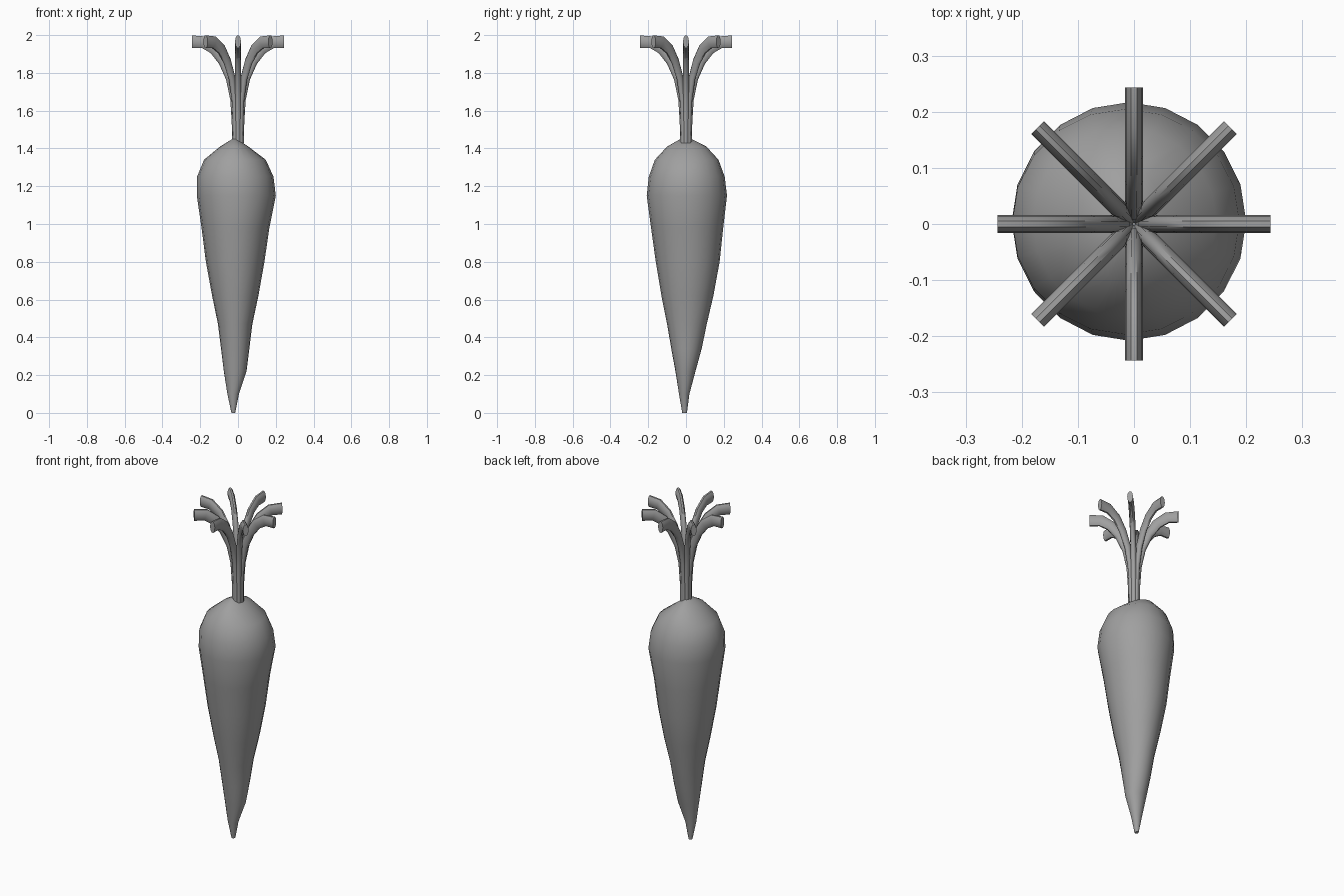
import bpy, bmesh, math
from mathutils import Vector

if "Cube" in bpy.data.objects:
    bpy.data.objects.remove(bpy.data.objects["Cube"])

grey = bpy.data.materials.new("mid grey")
grey.diffuse_color = (0.35, 0.35, 0.35, 1)
grey.use_nodes = True
grey.node_tree.nodes["Principled BSDF"].inputs["Base Color"].default_value = grey.diffuse_color


def loft(name, rings, angle):
    """Skin a list of equal rings, close both ends and smooth."""
    bm = bmesh.new()
    loops = [[bm.verts.new(p) for p in ring] for ring in rings]
    n = len(loops[0])
    for a, b in zip(loops, loops[1:]):
        for i in range(n):
            j = (i + 1) % n
            bm.faces.new((a[i], a[j], b[j], b[i]))
    bm.faces.new(loops[0][::-1])
    bm.faces.new(loops[-1])
    bmesh.ops.recalc_face_normals(bm, faces=bm.faces)
    mesh = bpy.data.meshes.new(name)
    bm.to_mesh(mesh)
    bm.free()
    mesh.materials.append(grey)
    ob = bpy.data.objects.new(name, mesh)
    bpy.context.collection.objects.link(ob)
    bpy.ops.object.select_all(action='DESELECT')
    ob.select_set(True)
    bpy.context.view_layer.objects.active = ob
    bpy.ops.object.shade_smooth_by_angle(angle=math.radians(angle))
    return ob


# Root: slightly irregular rings as (z, x min, x max, y min, y max)
profile = [
    (0.00, -0.035, -0.015, -0.02, 0.005),
    (0.10, -0.056, 0.005, -0.037, 0.018),
    (0.22, -0.075, 0.045, -0.056, 0.05),
    (0.34, -0.09, 0.06, -0.078, 0.083),
    (0.47, -0.106, 0.076, -0.10, 0.11),
    (0.62, -0.137, 0.108, -0.13, 0.145),
    (0.80, -0.17, 0.14, -0.16, 0.178),
    (0.98, -0.193, 0.166, -0.185, 0.197),
    (1.15, -0.218, 0.20, -0.208, 0.217),
    (1.25, -0.217, 0.188, -0.197, 0.205),
    (1.34, -0.18, 0.147, -0.165, 0.172),
    (1.41, -0.095, 0.055, -0.10, 0.108),
    (1.45, -0.03, -0.005, -0.03, 0.03),
]
SIDES = 20
rings = []
for z, x0, x1, y0, y1 in profile:
    ring = []
    for i in range(SIDES):
        a = 2 * math.pi * i / SIDES
        ring.append(((x0 + x1) / 2 + (x1 - x0) / 2 * math.cos(a),
                     (y0 + y1) / 2 + (y1 - y0) / 2 * math.sin(a), z))
    rings.append(ring)
loft("root", rings, 60)

# Stalks: one arching path as (reach, z, half thickness), repeated around
path = [
    (0.017, 1.43, 0.016), (0.018, 1.54, 0.016), (0.024, 1.66, 0.018),
    (0.044, 1.77, 0.021), (0.080, 1.86, 0.025), (0.125, 1.925, 0.030),
    (0.180, 1.962, 0.034), (0.243, 1.965, 0.035),
]
for k in range(8):
    turn = k * math.pi / 4
    out = Vector((math.cos(turn), math.sin(turn), 0))
    side = Vector((-math.sin(turn), math.cos(turn), 0))
    up = Vector((0, 0, 1))
    rings = []
    for i, (r, z, t) in enumerate(path):
        p, q = path[max(i - 1, 0)], path[min(i + 1, len(path) - 1)]
        d = (out * (q[0] - p[0]) + up * (q[1] - p[1])).normalized()
        if i == len(path) - 1:
            d = out
        across = d.cross(side)
        rings.append([out * r + up * z
                      + side * 0.016 * math.cos(j * math.pi / 5)
                      + across * t * math.sin(j * math.pi / 5)
                      for j in range(10)])
    loft(f"stalk_{k + 1}", rings, 50)
